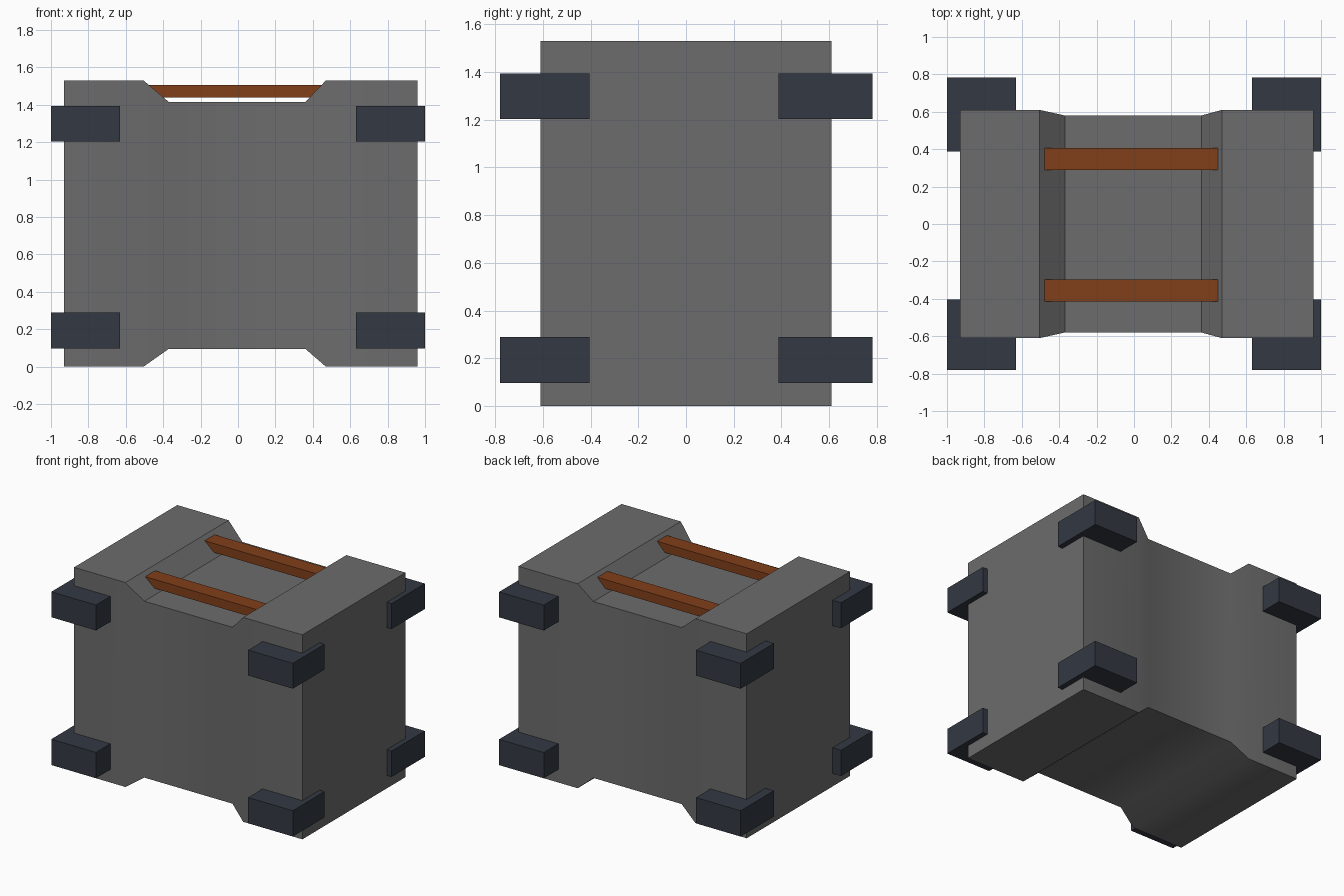
import bpy
import bmesh
import math

if "Cube" in bpy.data.objects:
    bpy.data.objects.remove(bpy.data.objects["Cube"])


def material(name, rgb):
    mat = bpy.data.materials.new(name)
    mat.diffuse_color = (*rgb, 1)
    mat.use_nodes = True
    mat.node_tree.nodes["Principled BSDF"].inputs["Base Color"].default_value = mat.diffuse_color
    return mat


def add_object(name, bm, mat):
    bmesh.ops.recalc_face_normals(bm, faces=bm.faces)
    mesh = bpy.data.meshes.new(name)
    bm.to_mesh(mesh)
    bm.free()
    mesh.materials.append(mat)
    obj = bpy.data.objects.new(name, mesh)
    bpy.context.collection.objects.link(obj)
    return obj


def box(name, x, y, z, mat):
    bm = bmesh.new()
    bmesh.ops.create_cube(bm, size=1)
    for v in bm.verts:
        v.co = [(a + b) / 2 + c * (b - a) for c, (a, b) in zip(v.co, (x, y, z))]
    return add_object(name, bm, mat)


body_grey = material("body_grey", (0.15, 0.15, 0.15))
dark_steel = material("dark_steel", (0.033, 0.04, 0.055))
rust_brown = material("rust_brown", (0.22, 0.05, 0.01))

# Body: rectangular sections lofted along x, narrowed at the waist
FULL = (0.61, 0.0, 1.53)
WAIST = (0.58, 0.095, 1.415)
sections = [(-0.93, FULL), (-0.505, FULL), (-0.37, WAIST),
            (0.36, WAIST), (0.47, FULL), (0.96, FULL)]
bm = bmesh.new()
rings = []
for x, (w, lo, hi) in sections:
    rings.append([bm.verts.new((x, y, z))
                  for y, z in ((-w, lo), (w, lo), (w, hi), (-w, hi))])
for a, b in zip(rings, rings[1:]):
    for i in range(4):
        j = (i + 1) % 4
        bm.faces.new((a[i], a[j], b[j], b[i]))
bm.faces.new(rings[0])
bm.faces.new(rings[-1])
body = add_object("body", bm, body_grey)
body.select_set(True)
bpy.context.view_layer.objects.active = body
bpy.ops.object.shade_smooth_by_angle(angle=math.radians(38))

# Corner guards on all eight corners
for side, x in (("left", (-1.0, -0.63)), ("right", (0.63, 1.0))):
    for end, y in (("front", (-0.78, -0.405)), ("back", (0.388, 0.782))):
        for level, z in (("lower", (0.097, 0.29)), ("upper", (1.203, 1.393))):
            box(f"corner_guard_{level}_{end}_{side}", x, y, z, dark_steel)

# Handle bars bridging the recess on top
for end, y in (("front", (-0.415, -0.298)), ("back", (0.288, 0.407))):
    box(f"handle_bar_{end}", (-0.48, 0.45), y, (1.44, 1.507), rust_brown)
